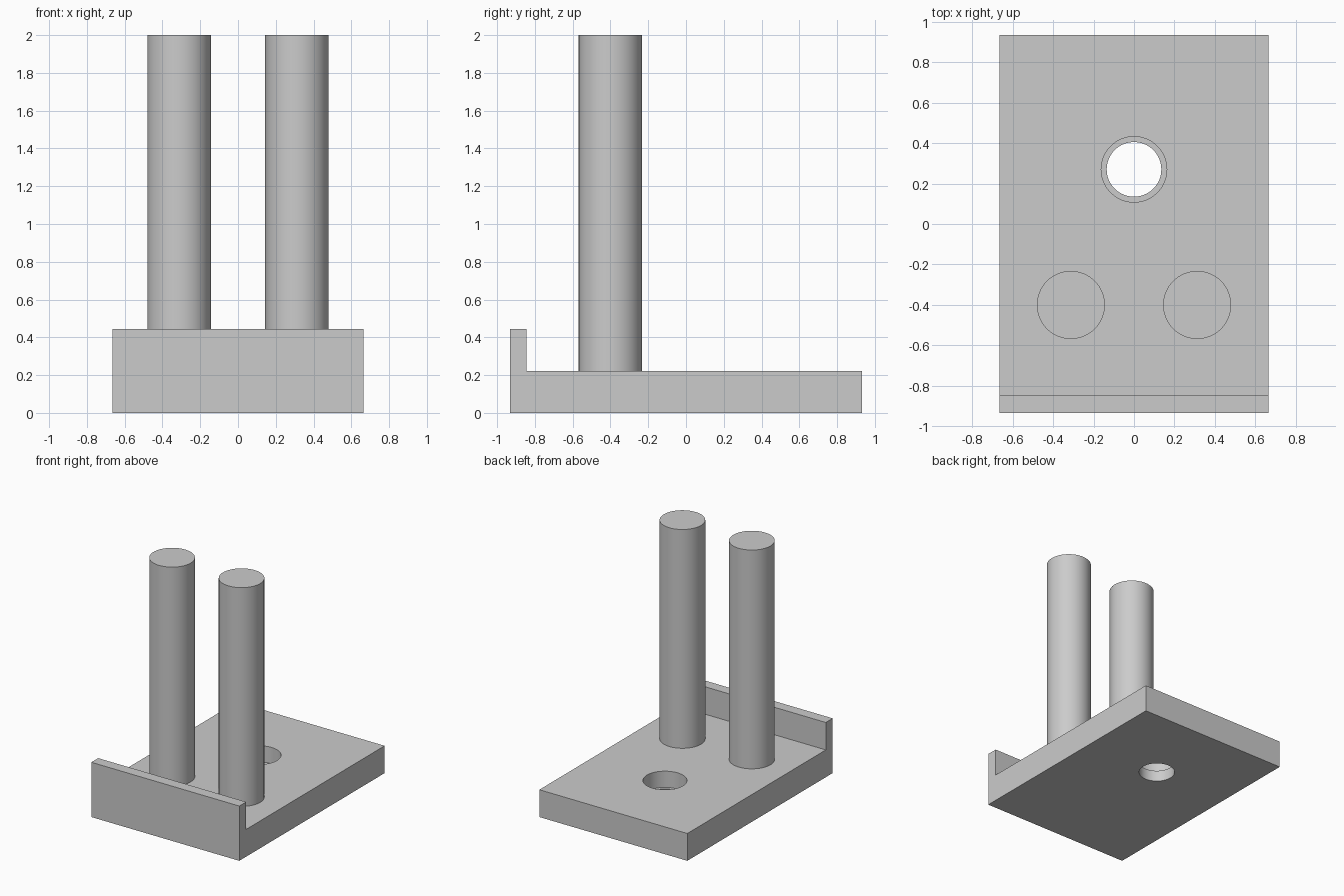
import bpy
import bmesh
import math

cube = bpy.data.objects.get("Cube")
if cube:
    bpy.data.objects.remove(cube, do_unlink=True)

# Single grey material
grey = bpy.data.materials.new("light grey")
grey.use_nodes = True
colour = (0.6, 0.6, 0.6, 1)
grey.diffuse_color = colour
grey.node_tree.nodes["Principled BSDF"].inputs["Base Color"].default_value = colour


def activate(obj):
    bpy.ops.object.select_all(action='DESELECT')
    obj.select_set(True)
    bpy.context.view_layer.objects.active = obj


def smooth(obj):
    activate(obj)
    bpy.ops.object.shade_smooth_by_angle(angle=math.radians(30))


def cylinder(name, x, y, radius, bottom, top):
    bpy.ops.mesh.primitive_cylinder_add(
        vertices=64, radius=radius, depth=top - bottom,
        location=(x, y, (bottom + top) / 2))
    obj = bpy.context.object
    obj.name = name
    obj.data.materials.append(grey)
    return obj


# Base plate with raised front lip: side profile (y, z) extruded across x
HALF_W, HALF_L, PLATE_TOP, LIP_TOP, LIP_BACK = 0.665, 0.933, 0.222, 0.445, -0.845
profile = [(-HALF_L, 0), (HALF_L, 0), (HALF_L, PLATE_TOP),
           (LIP_BACK, PLATE_TOP), (LIP_BACK, LIP_TOP), (-HALF_L, LIP_TOP)]
bm = bmesh.new()
side = bm.faces.new([bm.verts.new((-HALF_W, y, z)) for y, z in profile])
grown = bmesh.ops.extrude_face_region(bm, geom=[side])["geom"]
moved = [v for v in grown if isinstance(v, bmesh.types.BMVert)]
bmesh.ops.translate(bm, verts=moved, vec=(2 * HALF_W, 0, 0))
bmesh.ops.recalc_face_normals(bm, faces=bm.faces)
mesh = bpy.data.meshes.new("base_plate")
bm.to_mesh(mesh)
bm.free()
base = bpy.data.objects.new("base_plate", mesh)
bpy.context.collection.objects.link(base)
mesh.materials.append(grey)

# Stepped hole: wide bore from above, narrower bore right through
HOLE_Y, STEP_Z = 0.27, 0.09
for name, radius, bottom in (("wide_bore", 0.162, STEP_Z), ("through_bore", 0.135, -0.1)):
    cutter = cylinder(name, 0, HOLE_Y, radius, bottom, 0.4)
    cutter.hide_render = True
    activate(base)
    mod = base.modifiers.new(name, 'BOOLEAN')
    mod.operation = 'DIFFERENCE'
    mod.solver = 'EXACT'
    mod.object = cutter
    bpy.ops.object.modifier_apply(modifier=name)
    bpy.data.objects.remove(cutter, do_unlink=True)
smooth(base)

# Two upright posts
for name, sign in (("left_post", 1), ("right_post", -1)):
    smooth(cylinder(name, sign * 0.312, -0.4, 0.168, PLATE_TOP, 2))
